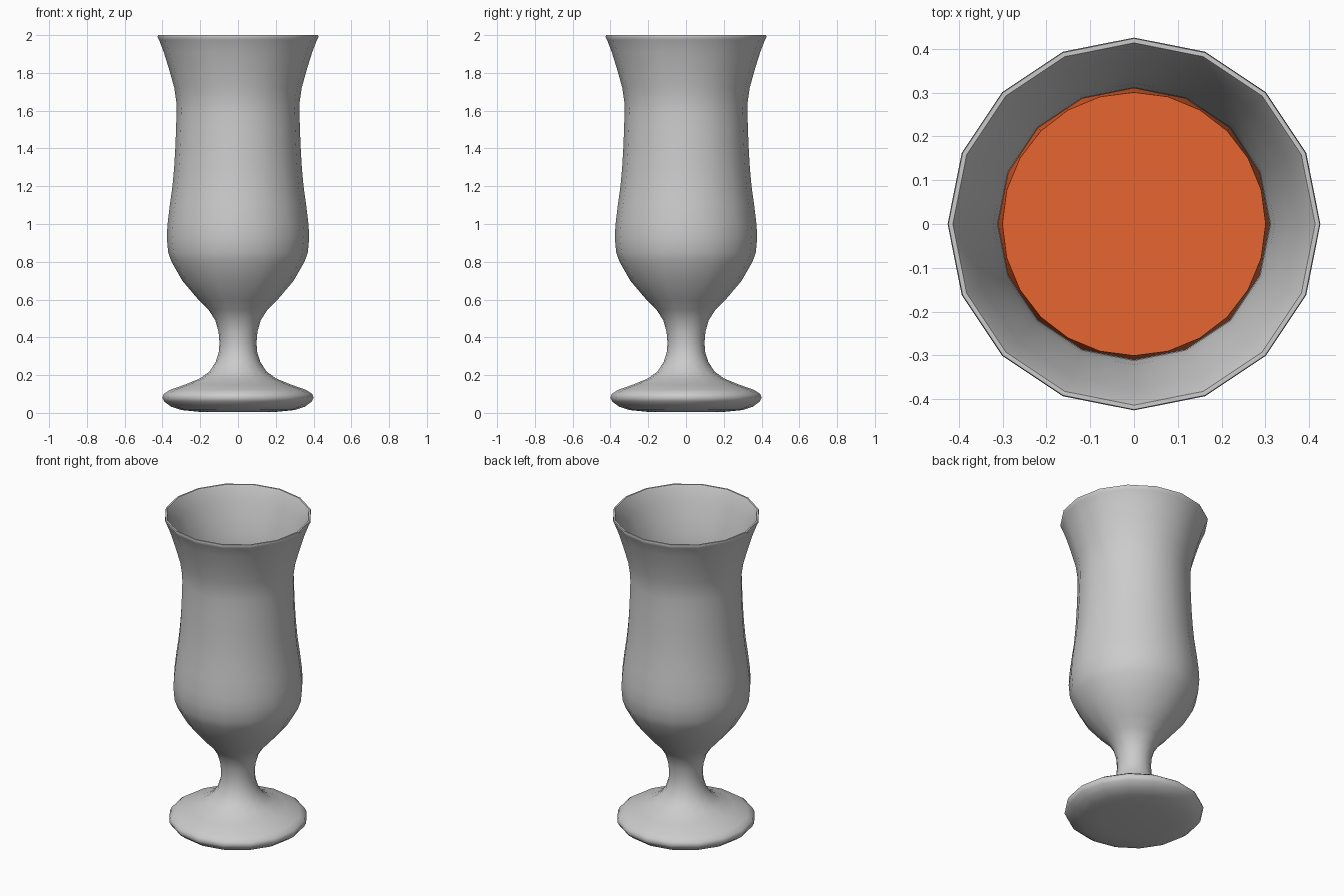
import bpy, bmesh, math

if "Cube" in bpy.data.objects:
    bpy.data.objects.remove(bpy.data.objects["Cube"])


def lathe(name, profile, sides, smooth=35):
    """Spin an (r, z) profile about z; r = 0 makes a pole."""
    bm = bmesh.new()
    rings = []
    for r, z in profile:
        if r == 0:
            rings.append([bm.verts.new((0, 0, z))] * sides)
        else:
            rings.append([bm.verts.new((r * math.cos(2 * math.pi * i / sides),
                                        r * math.sin(2 * math.pi * i / sides), z))
                          for i in range(sides)])
    for a, b in zip(rings, rings[1:]):
        for i in range(sides):
            j = (i + 1) % sides
            bm.faces.new(dict.fromkeys((a[i], a[j], b[j], b[i])))
    bmesh.ops.recalc_face_normals(bm, faces=bm.faces)
    mesh = bpy.data.meshes.new(name)
    bm.to_mesh(mesh)
    bm.free()
    obj = bpy.data.objects.new(name, mesh)
    bpy.context.collection.objects.link(obj)
    bpy.context.view_layer.objects.active = obj
    obj.select_set(True)
    bpy.ops.object.shade_smooth_by_angle(angle=math.radians(smooth))
    obj.select_set(False)
    return obj


# Glass: foot, stem, bowl and flared rim, then back down the inner wall
bowl = [(0.21, 0.6), (0.295, 0.7), (0.352, 0.8), (0.37, 0.85), (0.377, 0.93),
        (0.373, 1.0), (0.361, 1.1), (0.347, 1.2), (0.338, 1.3), (0.332, 1.4),
        (0.328, 1.5), (0.325, 1.6), (0.327, 1.65), (0.337, 1.72), (0.365, 1.82),
        (0.393, 1.91), (0.418, 1.975)]
foot = [(0, 0.005), (0.2, 0.005), (0.3, 0.015), (0.355, 0.033), (0.39, 0.06),
        (0.401, 0.08), (0.393, 0.1), (0.36, 0.122), (0.28, 0.15), (0.2, 0.183),
        (0.15, 0.22), (0.118, 0.27), (0.102, 0.32), (0.098, 0.37), (0.103, 0.43),
        (0.12, 0.49), (0.155, 0.545)]
rim = [(0.426, 1.99), (0.424, 2.0), (0.414, 2.0)]
inner = [(r - 0.015, z + 0.005) for r, z in reversed(bowl)]
lathe("glass", foot + bowl + rim + inner + [(0.13, 0.555), (0, 0.53)], 16, 50)

# Drink filling the bowl, following the inner wall
drink = lathe("drink", [(0, 0.56), (0.12, 0.57), (0.18, 0.62), (0.26, 0.71),
                        (0.322, 0.82), (0.343, 0.9), (0.345, 0.96), (0.338, 1.05),
                        (0.325, 1.18), (0.314, 1.3), (0.308, 1.42), (0.301, 1.54),
                        (0, 1.54)], 24)
mat = bpy.data.materials.new("orange_drink")
mat.diffuse_color = (0.8, 0.13, 0.03, 1)
mat.use_nodes = True
mat.node_tree.nodes["Principled BSDF"].inputs["Base Color"].default_value = mat.diffuse_color
drink.data.materials.append(mat)
